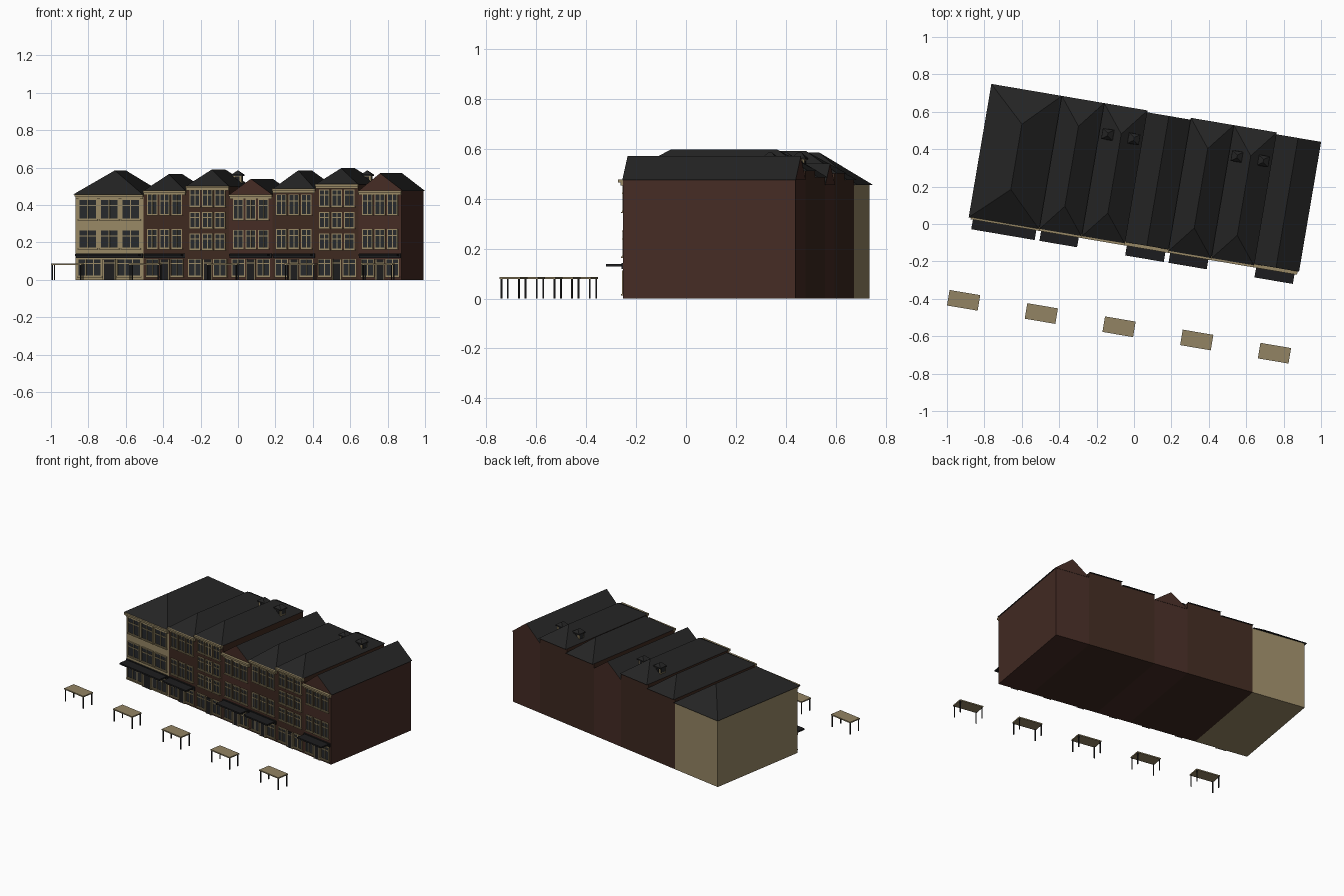
import bpy, bmesh, math
from mathutils import Vector

cube = bpy.data.objects.get("Cube")
if cube:
    bpy.data.objects.remove(cube, do_unlink=True)


def material(name, color):
    m = bpy.data.materials.new(name)
    m.use_nodes = True
    m.diffuse_color = (*color, 1)
    bsdf = m.node_tree.nodes["Principled BSDF"]
    bsdf.inputs["Base Color"].default_value = (*color, 1)
    bsdf.inputs["Roughness"].default_value = 0.9
    return m


NAMES = ["sand", "brown_brick", "red_brick", "slate", "glass", "black", "wood"]
COLORS = [(.31, .245, .13), (.048, .022, .014), (.06, .025, .018), (.018, .018, .018),
          (.02, .022, .024), (.012, .012, .013), (.29, .23, .125)]
MATS = [material(n, c) for n, c in zip(NAMES, COLORS)]
SAND, BROWN, RED, SLATE, GLASS, BLACK, WOOD = range(len(NAMES))

ANGLE = math.radians(-9.65)
ORIGIN = Vector((-.87, .045, 0))
DEPTH = .70


class Part:
    """Collects boxes and solids into one named object."""

    def __init__(self, name):
        self.name, self.bm = name, bmesh.new()

    def face(self, verts, mat):
        f = self.bm.faces.new(verts)
        f.material_index = mat

    def box(self, x0, x1, y0, y1, z0, z1, mat):
        v = [self.bm.verts.new((x, y, z)) for z in (z0, z1)
             for x, y in ((x0, y0), (x1, y0), (x1, y1), (x0, y1))]
        self.face(v[3::-1], mat)
        self.face(v[4:], mat)
        for i in range(4):
            j = (i + 1) % 4
            self.face((v[i], v[j], v[j + 4], v[i + 4]), mat)

    def ridge_roof(self, x0, x1, y0, y1, z0, z1, hip, end_mat, mid):
        # rectangle rising to a ridge; hip = 0 gives upright gables
        p = [(x0, y0, z0), (x1, y0, z0), (x1, y1, z0), (x0, y1, z0),
             (mid, y0 + hip, z1), (mid, y1 - hip, z1)]
        a, b, c, d, e, f = [self.bm.verts.new(q) for q in p]
        self.face((d, c, b, a), SLATE)
        self.face((a, b, e), end_mat)
        self.face((c, d, f), end_mat)
        self.face((b, c, f, e), SLATE)
        self.face((d, a, e, f), SLATE)

    def window(self, cx, w, z0, z1, panes, transom=.68):
        # glass plate with raised glazing bars, sill and lintel
        x0, x1, t = cx - w / 2, cx + w / 2, .0025
        self.box(x0, x1, -.003, .001, z0, z1, GLASS)
        for i in range(panes + 1):
            x = x0 + w * i / panes
            self.box(x - t, x + t, -.007, .001, z0, z1, SAND)
        for z in (z0, z0 + (z1 - z0) * transom, z1):
            self.box(x0 - t, x1 + t, -.0075, .001, z - t, z + t, SAND)
        self.box(x0 - .006, x1 + .006, -.011, .001, z0 - .007, z0 - t, SAND)

    def finish(self, location=ORIGIN, angle=ANGLE):
        me = bpy.data.meshes.new(self.name)
        self.bm.to_mesh(me)
        self.bm.free()
        for m in MATS:
            me.materials.append(m)
        ob = bpy.data.objects.new(self.name, me)
        ob.location = location
        ob.rotation_euler[2] = angle
        bpy.context.collection.objects.link(ob)
        return ob


TWO_LOW = ((.17, .265), (.325, .43))
TWO = ((.17, .27), (.35, .455))
THREE = ((.165, .245), (.28, .36), (.395, .48))

# width, eave, ridge, wall colour, gabled, canopy, window rows
HOUSES = [
    (.37, .455, .585, SAND, False, True, TWO_LOW),
    (.23, .475, .565, BROWN, False, True, TWO),
    (.235, .50, .59, BROWN, False, False, THREE),
    (.235, .455, .54, RED, True, True, TWO_LOW),
    (.233, .485, .585, BROWN, False, True, TWO),
    (.233, .51, .597, BROWN, False, False, THREE),
    (.234, .475, .57, RED, True, True, TWO),
]

u = 0
for n, (w, eave, ridge, wall, gabled, canopy, rows) in enumerate(HOUSES, 1):
    mid, end = u + w / 2, u + w
    tag = f"house_{n}_"

    body = Part(tag + "walls")
    body.box(u, end, 0, DEPTH, 0, eave, wall)
    body.finish()

    # roof, hipped or gabled
    roof = Part(tag + "roof")
    left = .012 if n == 1 else 0
    right = .008 if n == len(HOUSES) else 0
    over = .002 if gabled else .012
    hip = 0 if gabled else w / 2 + (0 if n == 1 else .03)
    roof.ridge_roof(u - left, end + right, -over, DEPTH + over, eave, ridge, hip,
                    wall if gabled else SLATE, mid)
    roof.finish()

    # cornice in two steps
    cornice = Part(tag + "cornice")
    cornice.box(u, end, -.02, .002, eave - .010, eave + .002, SAND)
    cornice.box(u + .002, end - .002, -.011, .002, eave - .022, eave - .010, SAND)
    cornice.finish()

    # upper windows, three per floor
    upper = Part(tag + "upper_windows")
    pitch = w * (.315 if n == 1 else .29)
    width = pitch * (.82 if n == 1 else .76)
    for z0, z1 in rows:
        for i in (-1, 0, 1):
            upper.window(mid + i * pitch, width, z0, z1, 2)
    upper.finish()

    # ground floor: central door between wide windows
    front = Part(tag + "shopfront")
    half = .032 if n == 1 else .022
    front.box(mid - half, mid + half, -.006, .001, 0, .108, BLACK)
    for s in (-1, 1):
        x = mid + s * half
        front.box(x - .003, x + .003, -.009, .001, 0, .112, SAND)
        inner, outer = half + .012, w / 2 - .016
        front.window(mid + s * (inner + outer) / 2, outer - inner, .02, .11,
                     3 if n == 1 else 2, .75)
    front.box(mid - half, mid + half, -.009, .001, .088, .092, SAND)
    if canopy:
        front.box(u + .004, end - .004, -.008, .001, .118, .142, BLACK)
    front.finish()

    # flat canopy over the pavement
    if canopy:
        slab = Part(tag + "canopy")
        slab.box(u + .012, end - .014, -.072, 0, .128, .138, BLACK)
        slab.finish()

    # pair of roof dormers, facing sideways
    if len(rows) == 3:
        dormers = Part(tag + "dormers")
        y = .55
        for s in (-1, 1):
            x = mid + s * .071
            dormers.box(x - .024, x + .024, y - .022, y + .022, eave, .558, SAND)
            face = x + s * .024
            dormers.box(face - .002, face + .002, y - .015, y + .015, .525, .553, GLASS)
            for side in (-1, 1):
                f = y + side * .022
                dormers.box(x - .012, x + .012, f - .002, f + .002, .525, .552, BLACK)
            dormers.box(x - .031, x + .031, y - .029, y + .029, .556, .563, SLATE)
            dormers.ridge_roof(x - .03, x + .03, y - .028, y + .028, .563, .585,
                               .02, SLATE, x)
        dormers.finish()
    u = end

# row of tables on the pavement
for i in range(5):
    table = Part(f"table_{i + 1}")
    table.box(-.083, .083, -.042, .042, .079, .087, WOOD)
    for sx in (-1, 1):
        for sy in (-1, 1):
            x, y = sx * .077, sy * .036
            table.box(x - .003, x + .003, y - .003, y + .003, 0, .079, BLACK)
    table.finish(Vector((-.911 + .4155 * i, -.408 - .0707 * i, 0)))
